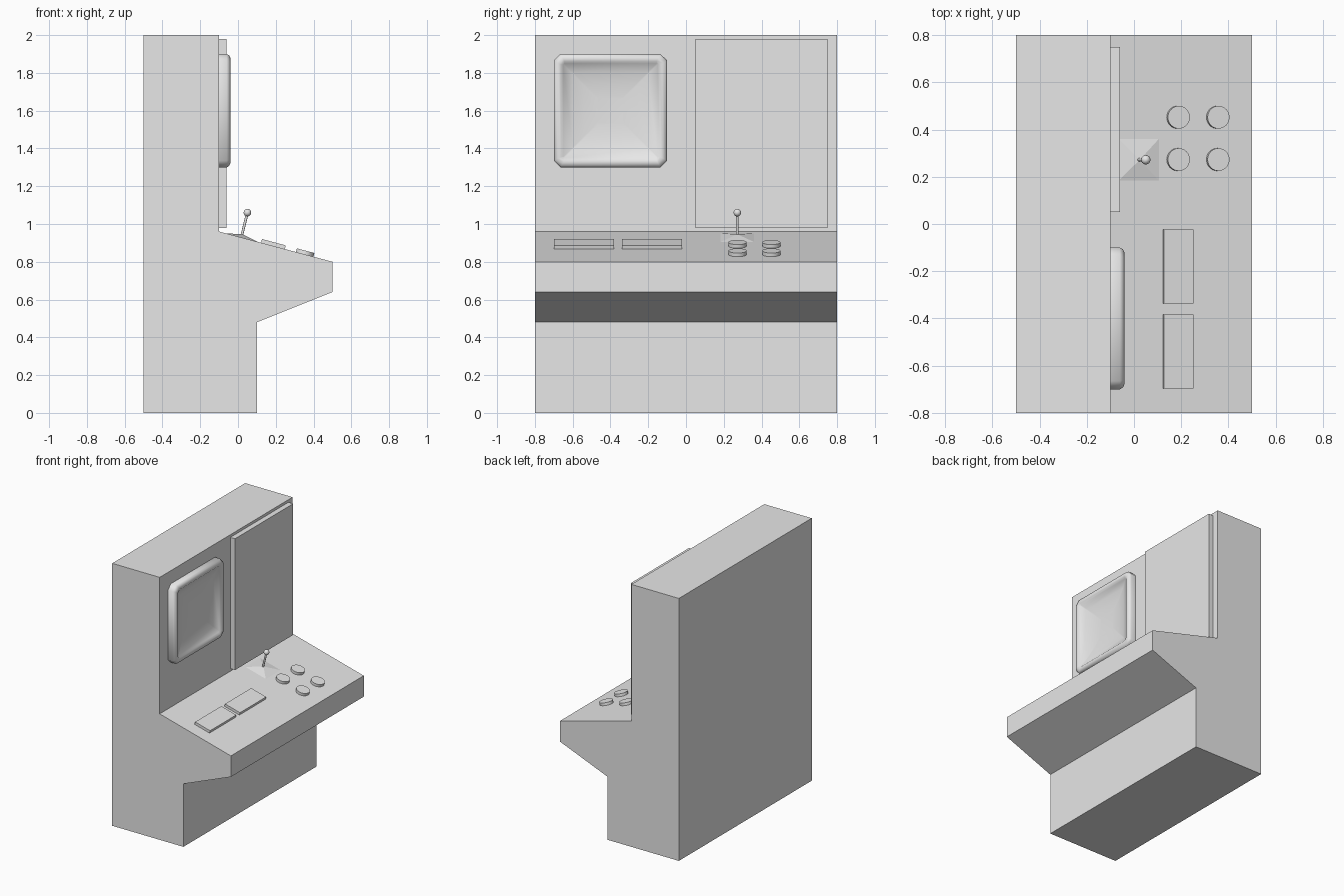
import bpy, bmesh, math
from mathutils import Matrix, Vector

if "Cube" in bpy.data.objects:
    bpy.data.objects.remove(bpy.data.objects["Cube"])

grey = bpy.data.materials.new("cabinet grey")
grey.diffuse_color = (0.8, 0.8, 0.8, 1)
grey.use_nodes = True
grey.node_tree.nodes["Principled BSDF"].inputs["Base Color"].default_value = grey.diffuse_color

# Control desk slope
SLOPE = math.atan2(0.16, 0.6)


def desk_frame(x, y):
    """Matrix with origin on the sloped desk and z along its normal."""
    z = 0.96 - (x + 0.1) * 0.16 / 0.6
    return Matrix.Translation((x, y, z)) @ Matrix.Rotation(SLOPE, 4, 'Y')


def finish(name, bm, smooth=None):
    bmesh.ops.recalc_face_normals(bm, faces=bm.faces)
    me = bpy.data.meshes.new(name)
    bm.to_mesh(me)
    bm.free()
    me.materials.append(grey)
    ob = bpy.data.objects.new(name, me)
    bpy.context.collection.objects.link(ob)
    if smooth:
        bpy.ops.object.select_all(action='DESELECT')
        ob.select_set(True)
        bpy.context.view_layer.objects.active = ob
        bpy.ops.object.shade_smooth_by_angle(angle=math.radians(smooth))
    return ob


def box(name, size, matrix):
    bm = bmesh.new()
    bmesh.ops.create_cube(bm, size=1, matrix=matrix @ Matrix.Diagonal((*size, 1)))
    return finish(name, bm)


def cone(name, r1, r2, depth, sides, matrix, smooth=None):
    bm = bmesh.new()
    bmesh.ops.create_cone(bm, cap_ends=True, segments=sides, radius1=r1, radius2=r2,
                          depth=depth, matrix=matrix @ Matrix.Translation((0, 0, depth / 2)))
    return finish(name, bm, smooth)


# Cabinet: side profile extruded across the width
profile = [(-.5, 0), (.1, 0), (.1, .48), (.5, .64), (.5, .8), (-.1, .96), (-.1, 2), (-.5, 2)]
bm = bmesh.new()
face = bm.faces.new([bm.verts.new((x, -.8, z)) for x, z in profile])
ext = bmesh.ops.extrude_face_region(bm, geom=[face])
bmesh.ops.translate(bm, vec=(0, 1.6, 0),
                    verts=[v for v in ext["geom"] if isinstance(v, bmesh.types.BMVert)])
finish("cabinet", bm)

# Wall panel
box("wall_panel", (.04, .7, 1.0), Matrix.Translation((-.08, .4, 1.48)))

# Screen: chamfered square loops (half size, corner cut, x) bridged into a dished frame
bm = bmesh.new()
loops = []
for half, cut, x in [(.3, .035, -.1), (.3, .035, -.06), (.293, .032, -.047), (.278, .026, -.04),
                     (.262, .018, -.042), (.25, .006, -.052), (.2, .006, -.07),
                     (.14, .006, -.082), (.07, .006, -.087)]:
    h, k = half, half - cut
    ring = [(k, h), (-k, h), (-h, k), (-h, -k), (-k, -h), (k, -h), (h, -k), (h, k)]
    loops.append([bm.verts.new((x, -.4 + a, 1.6 + b)) for a, b in ring])
for a, b in zip(loops, loops[1:]):
    for i in range(8):
        j = (i + 1) % 8
        bm.faces.new((a[i], a[j], b[j], b[i]))
bm.faces.new(loops[-1])
bm.faces.new(loops[0][::-1])
finish("screen", bm, 50)

# Flat keypads on the desk
for i, y in enumerate((-.54, -.18)):
    box(f"keypad_{i + 1}", (.13, .315, .04), desk_frame(.185, y))

# Round buttons
for i, x in enumerate((.185, .353)):
    for j, y in enumerate((.273, .452)):
        cone(f"button_{i + 1}_{j + 1}", .048, .048, .02, 32, desk_frame(x, y), 40)

# Joystick: low pyramid base, leaning stick and knob
base = desk_frame(.02, .272)
cone("joystick_base", .125, .0, .018, 4, base @ Matrix.Rotation(math.pi / 4, 4, 'Z'))
foot, top = Vector((.018, .272, .93)), Vector((.05, .272, 1.06))
lean = (top - foot).to_track_quat('Z', 'Y').to_matrix().to_4x4()
cone("joystick_stick", .007, .007, (top - foot).length, 12, Matrix.Translation(foot) @ lean, 40)
bm = bmesh.new()
bmesh.ops.create_uvsphere(bm, u_segments=16, v_segments=10, radius=.02,
                          matrix=Matrix.Translation(top) @ lean)
finish("joystick_knob", bm, 60)
